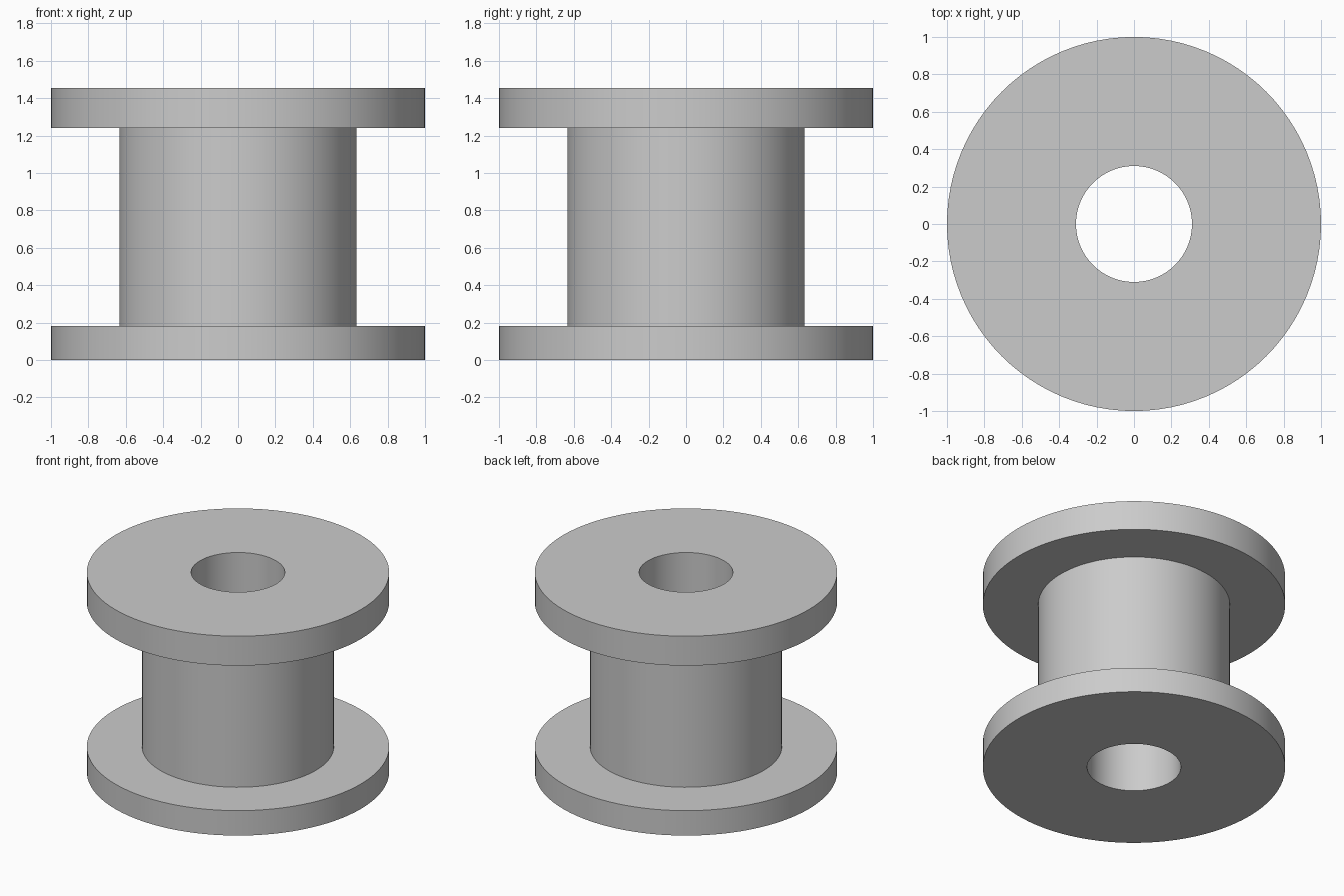
import bpy, bmesh
from math import cos, sin, tau, radians

cube = bpy.data.objects.get("Cube")
if cube:
    bpy.data.objects.remove(cube, do_unlink=True)

SIDES = 96
BORE, CORE, RIM = 0.31, 0.634, 1.0
LOWER_TOP, UPPER_BASE, HEIGHT = 0.182, 1.24, 1.455

grey = bpy.data.materials.new("plain grey")
grey.use_nodes = True
colour = (0.6, 0.6, 0.6, 1)
grey.diffuse_color = colour
grey.node_tree.nodes["Principled BSDF"].inputs["Base Color"].default_value = colour


def lathe(name, profile):
    """Revolve a closed (radius, height) outline around the z axis."""
    bm = bmesh.new()
    rings = [[bm.verts.new((r * cos(tau * i / SIDES), r * sin(tau * i / SIDES), z))
              for i in range(SIDES)] for r, z in profile]
    for a, b in zip(rings, rings[1:] + rings[:1]):
        for i in range(SIDES):
            j = (i + 1) % SIDES
            bm.faces.new((a[i], a[j], b[j], b[i]))
    bmesh.ops.recalc_face_normals(bm, faces=bm.faces)
    mesh = bpy.data.meshes.new(name)
    bm.to_mesh(mesh)
    bm.free()
    mesh.materials.append(grey)
    obj = bpy.data.objects.new(name, mesh)
    bpy.context.collection.objects.link(obj)
    bpy.ops.object.select_all(action="DESELECT")
    obj.select_set(True)
    bpy.context.view_layer.objects.active = obj
    bpy.ops.object.shade_smooth_by_angle(angle=radians(30))
    return obj


# Flanged spool: lower flange, core, upper flange and through bore in one skin
lathe("spool", [
    (BORE, 0), (RIM, 0), (RIM, LOWER_TOP), (CORE, LOWER_TOP),
    (CORE, UPPER_BASE), (RIM, UPPER_BASE), (RIM, HEIGHT), (BORE, HEIGHT),
])
